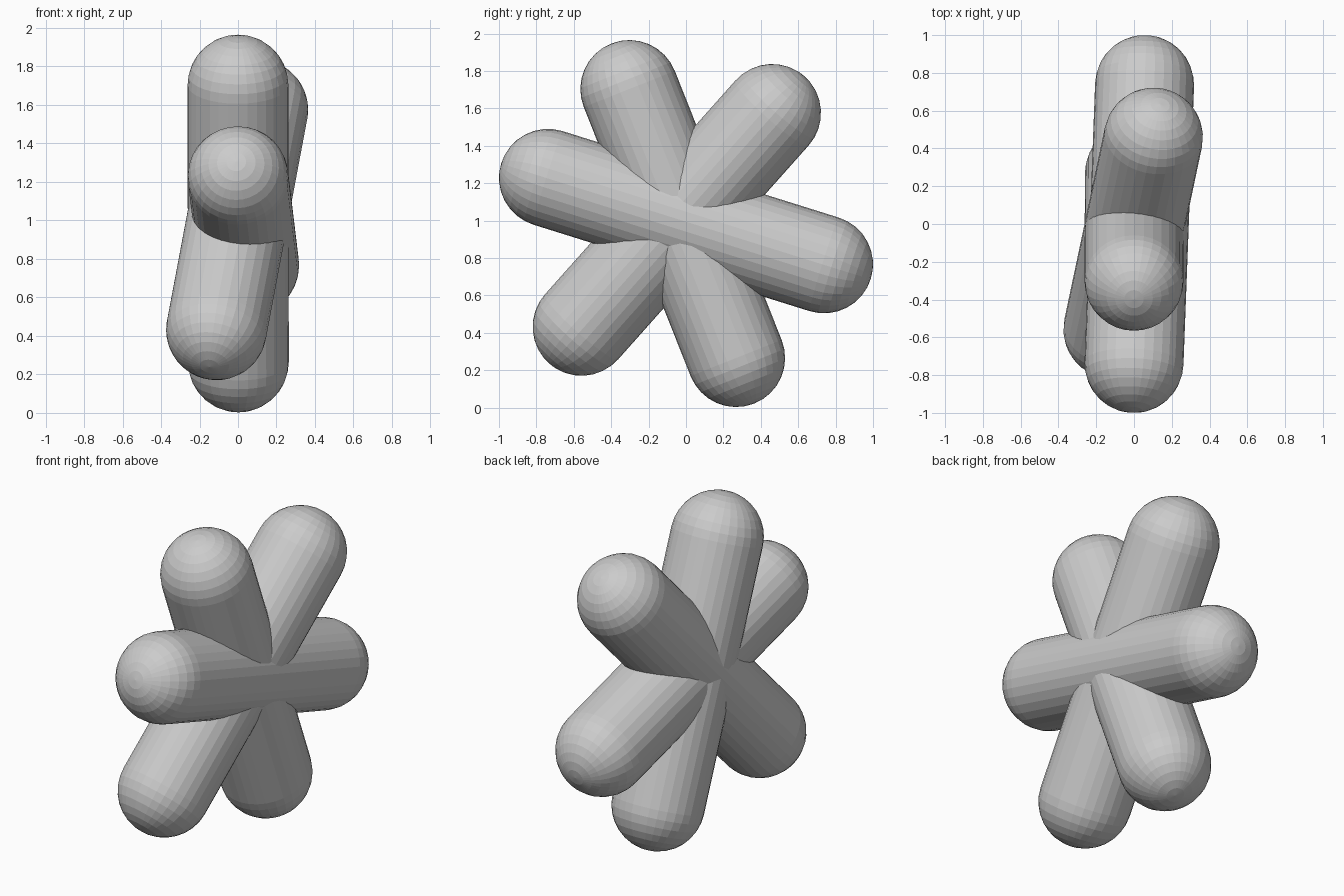
import bpy, bmesh
from math import sin, cos, pi
from mathutils import Vector

if "Cube" in bpy.data.objects:
    bpy.data.objects.remove(bpy.data.objects["Cube"])

RADIUS = 0.262
SIDES = 32
CAP_RINGS = 8


def capsule(name, start, end):
    """Round-ended rod between two cap centres, made by spinning a profile."""
    start, end = Vector(start), Vector(end)
    axis = end - start
    half = axis.length / 2
    angles = [i * pi / 2 / CAP_RINGS for i in range(CAP_RINGS + 1)]
    top = [(RADIUS * sin(a), half + RADIUS * cos(a)) for a in angles]
    profile = top + [(r, -z) for r, z in reversed(top)]

    bm = bmesh.new()
    verts = [bm.verts.new((r, 0, z)) for r, z in profile]
    edges = [bm.edges.new(pair) for pair in zip(verts, verts[1:])]
    bmesh.ops.spin(bm, geom=verts + edges, cent=(0, 0, 0), axis=(0, 0, 1),
                   angle=2 * pi, steps=SIDES)
    bmesh.ops.remove_doubles(bm, verts=bm.verts[:], dist=1e-4)
    bmesh.ops.recalc_face_normals(bm, faces=bm.faces[:])
    mesh = bpy.data.meshes.new(name)
    bm.to_mesh(mesh)
    bm.free()

    obj = bpy.data.objects.new(name, mesh)
    obj.location = (start + end) / 2
    obj.rotation_euler = axis.to_track_quat('Z', 'Y').to_euler()
    bpy.context.collection.objects.link(obj)
    return obj


# Three crossing round-ended rods
capsule("level_rod", (0.0, -0.738, 1.228), (0.056, 0.738, 0.766))
capsule("steep_rod", (0.0, -0.303, 1.703), (0.002, 0.268, 0.265))
capsule("diagonal_rod", (-0.112, -0.558, 0.432), (0.103, 0.46, 1.575))
